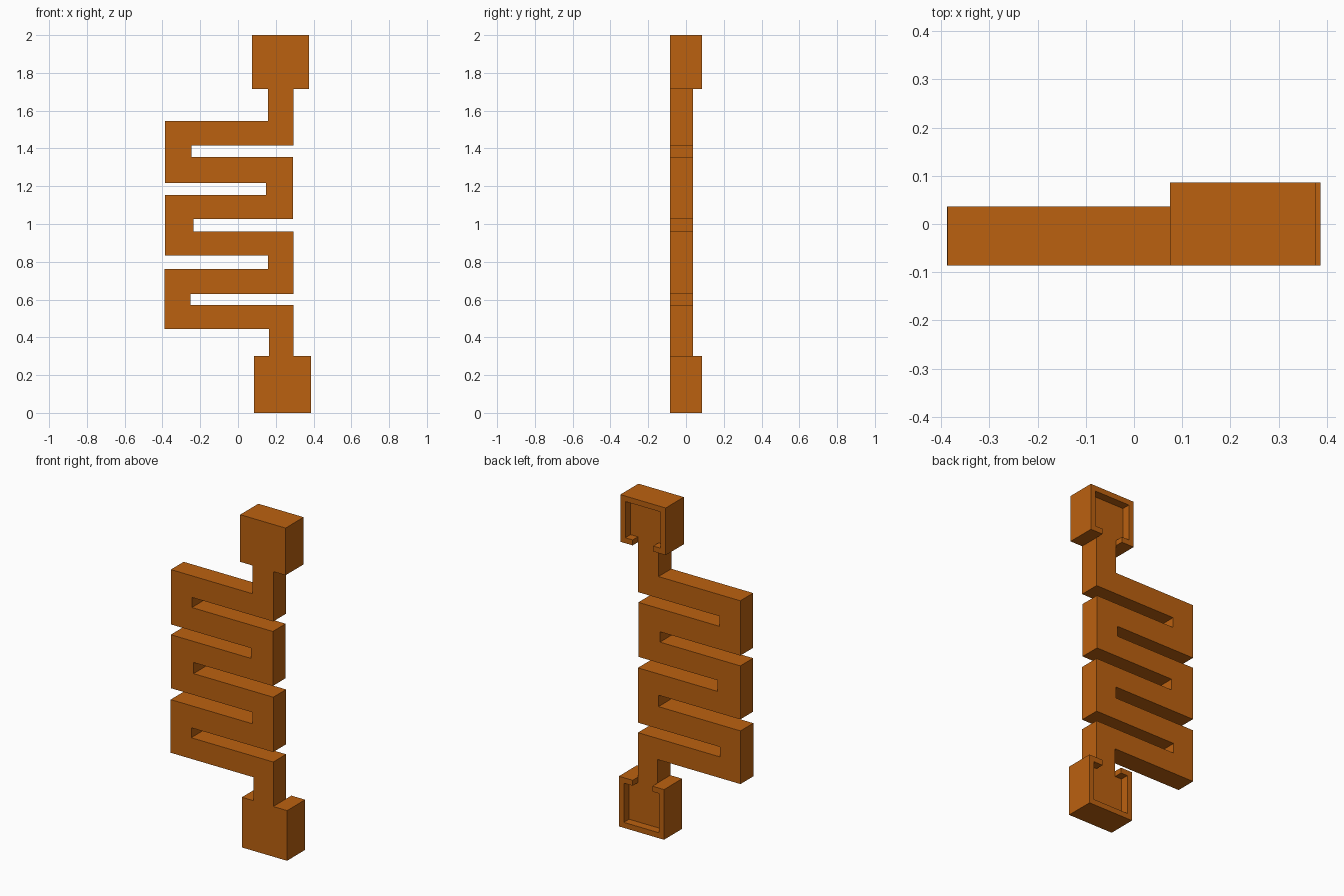
import bpy, bmesh
from mathutils import Vector

if "Cube" in bpy.data.objects:
    bpy.data.objects.remove(bpy.data.objects["Cube"])

FRONT, FLOOR, BACK = -0.086, 0.036, 0.086   # y levels
WALL = 0.033

mat = bpy.data.materials.new("orange")
mat.diffuse_color = (0.5, 0.12, 0.005, 1)
mat.use_nodes = True
mat.node_tree.nodes["Principled BSDF"].inputs["Base Color"].default_value = mat.diffuse_color


def raise_faces(bm, faces, depth):
    """Extrude faces along +y, returning the moved caps."""
    geom = bmesh.ops.extrude_face_region(bm, geom=faces)["geom"]
    verts = [g for g in geom if isinstance(g, bmesh.types.BMVert)]
    bmesh.ops.translate(bm, verts=verts, vec=Vector((0, depth, 0)))
    return [g for g in geom if isinstance(g, bmesh.types.BMFace)]


def finish(bm, name):
    bmesh.ops.dissolve_limit(bm, angle_limit=0.01, verts=bm.verts[:], edges=bm.edges[:])
    bmesh.ops.recalc_face_normals(bm, faces=bm.faces[:])
    mesh = bpy.data.meshes.new(name)
    bm.to_mesh(mesh)
    bm.free()
    mesh.materials.append(mat)
    bpy.context.collection.objects.link(bpy.data.objects.new(name, mesh))


def terminal(name, x0, x1, z_outer, z_strip, gap0, gap1):
    """Block with a shallow recess at the back, open where the strip enters."""
    s = WALL if z_strip > z_outer else -WALL
    zi, zl = z_outer + s, z_strip - s
    outer = [(gap0, z_strip), (x0, z_strip), (x0, z_outer),
             (x1, z_outer), (x1, z_strip), (gap1, z_strip)]
    inner = [(gap1, zl), (x1 - WALL, zl), (x1 - WALL, zi),
             (x0 + WALL, zi), (x0 + WALL, zl), (gap0, zl)]
    bm = bmesh.new()
    vo = [bm.verts.new((x, FRONT, z)) for x, z in outer]
    vi = [bm.verts.new((x, FRONT, z)) for x, z in inner]
    rim = bm.faces.new(vo + vi)
    pocket = bm.faces.new([vo[0]] + vi[::-1] + [vo[5]])
    caps = raise_faces(bm, [rim, pocket], FLOOR - FRONT)
    # the rim is the cap that reaches the outer side
    rim_cap = [f for f in caps if any(abs(v.co.z - z_outer) < 1e-5 for v in f.verts)]
    raise_faces(bm, rim_cap, BACK - FLOOR)
    finish(bm, name)


# Serpentine strip: right side going up, then left side going down
right = [(0.295, 0.302), (0.295, 0.57), (-0.251, 0.57), (-0.251, 0.63),
         (0.295, 0.63), (0.295, 0.96), (-0.236, 0.96), (-0.236, 1.027),
         (0.292, 1.027), (0.292, 1.355), (-0.247, 1.355), (-0.247, 1.416),
         (0.295, 1.416), (0.295, 1.716)]
left = [(0.158, 1.716), (0.158, 1.546), (-0.387, 1.546), (-0.387, 1.216),
        (0.148, 1.216), (0.148, 1.154), (-0.387, 1.154), (-0.387, 0.832),
        (0.158, 0.832), (0.158, 0.763), (-0.388, 0.763), (-0.388, 0.443),
        (0.164, 0.443), (0.164, 0.302)]
bm = bmesh.new()
face = bm.faces.new([bm.verts.new((x, FRONT, z)) for x, z in right + left])
raise_faces(bm, [face], FLOOR - FRONT)
finish(bm, "serpentine_strip")

# End blocks
terminal("top_terminal", 0.075, 0.377, 2.0, 1.716, 0.158, 0.295)
terminal("bottom_terminal", 0.086, 0.387, 0.0, 0.302, 0.164, 0.295)
